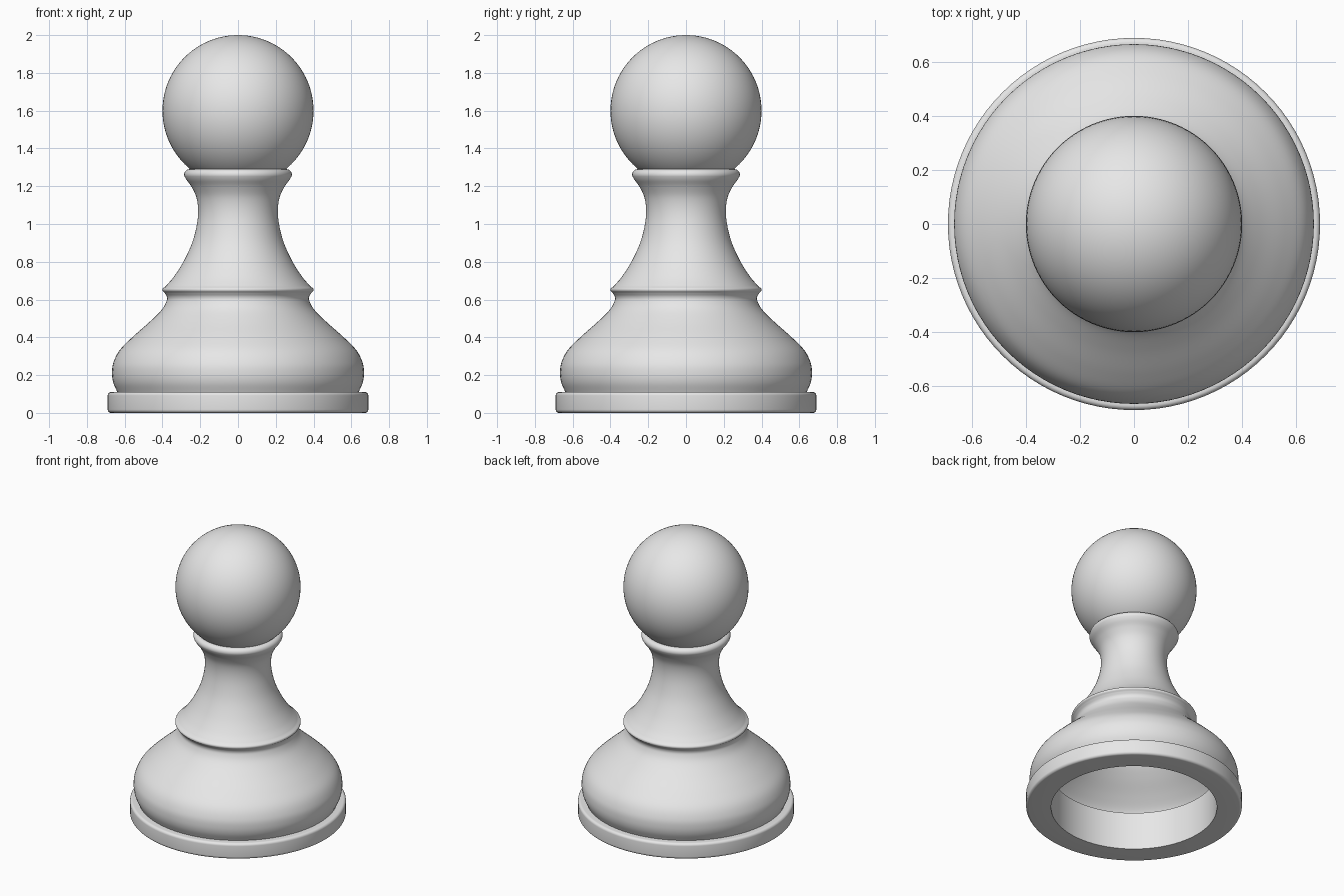
import bpy
import bmesh
import math
from mathutils import Vector

cube = bpy.data.objects.get("Cube")
if cube:
    bpy.data.objects.remove(cube, do_unlink=True)

SEGMENTS = 96

grey = bpy.data.materials.new("light grey")
grey.use_nodes = True
grey.diffuse_color = (0.8, 0.8, 0.8, 1)
grey.node_tree.nodes["Principled BSDF"].inputs["Base Color"].default_value = (0.8, 0.8, 0.8, 1)


def smooth_path(points, steps=6):
    """Catmull-Rom curve through (radius, height) points."""
    pts = [Vector(p) for p in points]
    pts = [2 * pts[0] - pts[1]] + pts + [2 * pts[-1] - pts[-2]]
    path = []
    for a, b, c, d in zip(pts, pts[1:], pts[2:], pts[3:]):
        for i in range(steps):
            t = i / steps
            path.append(b + (c - a) * t / 2 + (2 * a - 5 * b + 4 * c - d) * t ** 2 / 2
                        + (3 * b - a - 3 * c + d) * t ** 3 / 2)
    return path + [pts[-2]]


def arc(radius, height, size, start, end, steps=6):
    """Rounded corner of a profile, angles in degrees."""
    angles = [math.radians(start + (end - start) * i / steps) for i in range(steps + 1)]
    return [Vector((radius + size * math.cos(a), height + size * math.sin(a))) for a in angles]


def finish(obj):
    obj.data.materials.append(grey)
    bpy.ops.object.select_all(action="DESELECT")
    obj.select_set(True)
    bpy.context.view_layer.objects.active = obj
    bpy.ops.object.shade_smooth_by_angle(angle=math.radians(35))


def lathe(name, profile):
    """Turn a profile, listed from bottom to top on the outside, about z."""
    bm = bmesh.new()
    rings = []
    for r, z in profile:
        rings.append([bm.verts.new((r * math.cos(math.tau * i / SEGMENTS),
                                    r * math.sin(math.tau * i / SEGMENTS), z))
                      for i in range(SEGMENTS)])
    for low, high in zip(rings, rings[1:]):
        for i in range(SEGMENTS):
            j = (i + 1) % SEGMENTS
            bm.faces.new((low[i], low[j], high[j], high[i]))
    mesh = bpy.data.meshes.new(name)
    bm.to_mesh(mesh)
    bm.free()
    obj = bpy.data.objects.new(name, mesh)
    bpy.context.collection.objects.link(obj)
    finish(obj)


# Base ring with rounded rim and a hollow underside
lathe("base_ring",
      [Vector((0.53, 0.265)), Vector((0.53, 0))]
      + arc(0.672, 0.018, 0.018, -90, 0)
      + arc(0.672, 0.092, 0.018, 0, 90)
      + [Vector((0.62, 0.11))])

# Bulging foot, grooved under the skirt lip
foot = smooth_path([(0.638, 0.108), (0.66, 0.16), (0.667, 0.21), (0.66, 0.265),
                    (0.628, 0.33), (0.56, 0.4), (0.47, 0.48), (0.405, 0.545),
                    (0.379, 0.59), (0.377, 0.615), (0.39, 0.637)])
lip = arc(0.388, 0.652, 0.013, -50, 50)
# Concave stem flaring into the neck collar
stem = smooth_path([(0.385, 0.668), (0.342, 0.718), (0.292, 0.795), (0.245, 0.895),
                    (0.219, 0.99), (0.211, 1.07), (0.22, 1.14), (0.245, 1.195),
                    (0.272, 1.233)])
collar = arc(0.257, 1.262, 0.028, -20, 90, 8) + [Vector((0.22, 1.29))]
lathe("body", foot + lip + stem + collar)

# Ball head
bpy.ops.mesh.primitive_uv_sphere_add(segments=SEGMENTS, ring_count=48,
                                     radius=0.4, location=(0, 0, 1.6))
head = bpy.context.object
head.name = "head"
finish(head)
